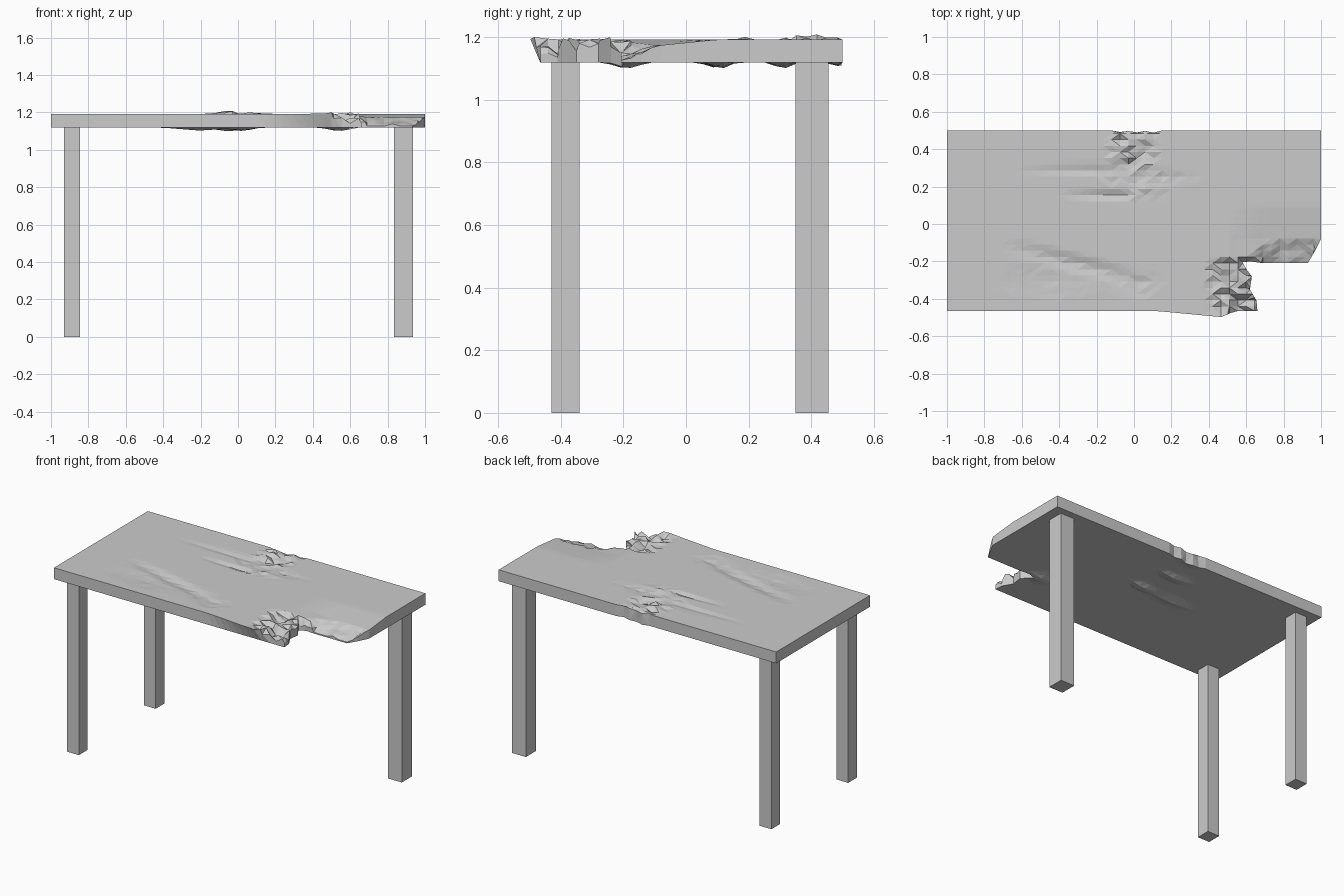
import bpy, bmesh, math, random
from mathutils import Vector

if "Cube" in bpy.data.objects:
    bpy.data.objects.remove(bpy.data.objects["Cube"])

random.seed(7)
Z0, Z1 = 1.118, 1.192

grey = bpy.data.materials.new("worn grey")
grey.diffuse_color = (0.6, 0.6, 0.6, 1)
grey.use_nodes = True
grey.node_tree.nodes["Principled BSDF"].inputs["Base Color"].default_value = grey.diffuse_color


def add_object(name, bm):
    bmesh.ops.recalc_face_normals(bm, faces=bm.faces[:])
    me = bpy.data.meshes.new(name)
    bm.to_mesh(me)
    bm.free()
    me.materials.append(grey)
    ob = bpy.data.objects.new(name, me)
    bpy.context.collection.objects.link(ob)


def box(name, x0, x1, y0, y1, z0, z1):
    bm = bmesh.new()
    bmesh.ops.create_cube(bm, size=1)
    for v in bm.verts:
        v.co = ((x0 + x1) / 2 + v.co.x * (x1 - x0),
                (y0 + y1) / 2 + v.co.y * (y1 - y0),
                (z0 + z1) / 2 + v.co.z * (z1 - z0))
    add_object(name, bm)


def ramp(a, b, t):
    return max(0.0, min(1.0, (t - a) / (b - a)))


def bump(x, y, cx, cy, rx, ry):
    return max(0.0, 1 - math.hypot((x - cx) / rx, (y - cy) / ry))


# three remaining legs (the front right one is broken away)
box("front_left_leg", -0.93, -0.845, -0.43, -0.34, 0, Z0 + 0.01)
box("back_left_leg", -0.93, -0.845, 0.36, 0.45, 0, Z0 + 0.01)
box("back_right_leg", 0.835, 0.935, 0.35, 0.455, 0, Z0 + 0.01)

# table top outline with the torn corner
outline = [(-1, -.465), (.15, -.465), (.5, -.465), (.66, -.465), (.655, -.41),
           (.62, -.35), (.63, -.28), (.6, -.24), (.58, -.205), (.62, -.2),
           (.68, -.208), (.93, -.208), (.97, -.14), (1, -.08), (1, .5), (-1, .5)]
bm = bmesh.new()
bm.faces.new([bm.verts.new((x, y, Z0)) for x, y in outline])

# subdivide with straight cuts so the damage can be dented in
cuts = [(Vector((-0.75 + 0.045 * i, 0, 0)), Vector((1, 0, 0))) for i in range(39)]
cuts += [(Vector((0, -0.44 + 0.033 * i, 0)), Vector((0, 1, 0))) for i in range(29)]
for co, no in cuts:
    bmesh.ops.bisect_plane(bm, geom=bm.verts[:] + bm.edges[:] + bm.faces[:],
                           dist=1e-5, plane_co=co, plane_no=no)
ret = bmesh.ops.extrude_face_region(bm, geom=bm.faces[:], use_keep_orig=True)
top = {g for g in ret["geom"] if isinstance(g, bmesh.types.BMVert)}

# damage: centre x, y, radius x, y, height, roughness
top_marks = [
    (-0.01, 0.40, 0.13, 0.12, 0.004, 0.028),   # splintered back edge
    (0.02, 0.49, 0.12, 0.06, 0.010, 0.015),
    (0.06, 0.165, 0.13, 0.035, 0.016, 0.010),  # raised splinters
    (-0.10, 0.15, 0.30, 0.03, -0.014, 0.0),
    (0.05, 0.24, 0.35, 0.03, -0.010, 0.008),
    (-0.20, 0.29, 0.45, 0.035, -0.010, 0.0),
    (0.00, -0.32, 0.16, 0.08, -0.005, 0.006),
    (-0.45, -0.3, 0.30, 0.10, -0.006, 0.002),
]
low_marks = [
    (0.02, 0.11, 0.10, 0.05, 0.022, 0),
    (-0.2, 0.09, 0.20, 0.05, 0.016, 0),
    (-0.05, 0.31, 0.14, 0.05, 0.022, 0),
    (0.54, -0.19, 0.10, 0.07, 0.022, 0),
    (-0.02, 0.49, 0.10, 0.05, 0.012, 0),
]

for v in bm.verts:
    x, y = v.co.x, v.co.y
    back = y > 0.495
    if v in top:
        z = Z1
        for cx, cy, rx, ry, h, r in top_marks:
            f = bump(x, y, cx, cy, rx, ry)
            z += f * h + math.sqrt(f) * r * random.uniform(-1, 0.7)
        # long slanted gouge
        t = ramp(-0.7, 0.1, x)
        off = abs(y - (-0.115 - 0.2 * t))
        if -0.7 < x < 0.1:
            z -= 0.016 * math.sin(math.pi * t) * (1 - ramp(0, 0.055, off))
        # broken right edge slopes down to the tear
        if x > 0.52 and y > -0.215:
            crest = -0.09 - 0.11 * (1 - ramp(0.56, 0.75, x))
            z -= 0.018 * (1 - ramp(-0.08, 0.1, y)) * ramp(0.5, 0.7, x)
            if y < crest - 0.004:
                z -= 0.038 * ramp(0, 0.1, crest - y) + random.uniform(-0.006, 0.01)
        # crumpled tongue beside the tear
        if x > 0.4 and y < -0.2:
            f = ramp(0.38, 0.5, x)
            z += f * random.uniform(-0.04, 0.008)
            if x > 0.52 and y < -0.4:
                z -= 0.025
        # lip pushed out over the front edge
        if y < -0.46:
            v.co.y -= 0.032 * ramp(0.12, 0.46, x) * (1 - ramp(0.48, 0.53, x))
        v.co.z = max(Z0 + 0.008, min(1.208, z))
    else:
        for cx, cy, rx, ry, h, r in low_marks:
            v.co.z -= bump(x, y, cx, cy, rx, ry) * h
    # chipped back edge
    if back and abs(x) < 0.11:
        v.co.y -= random.uniform(0, 0.025)

bmesh.ops.triangulate(bm, faces=bm.faces[:])
add_object("broken_table_top", bm)
